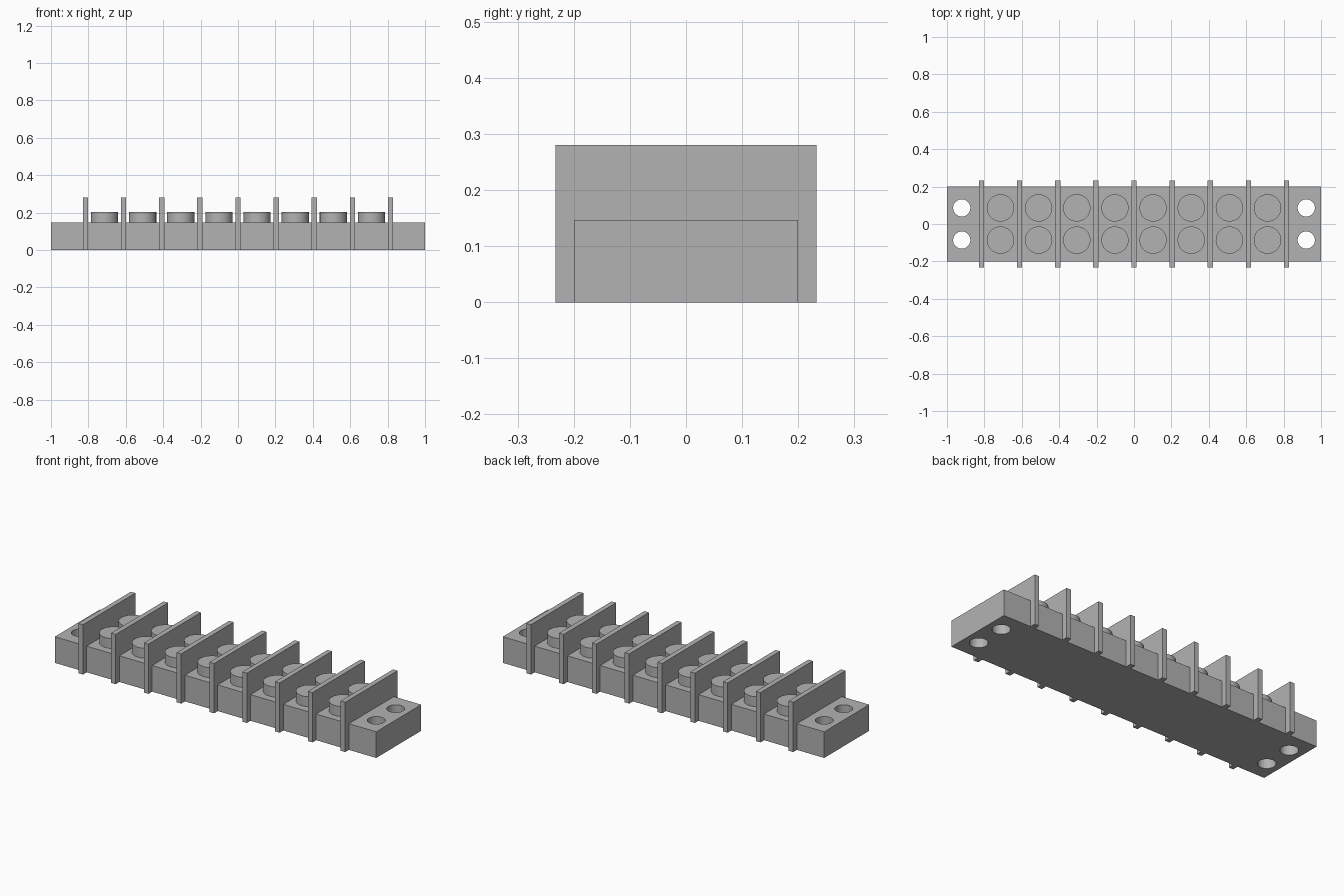
import bpy
import bmesh
from mathutils import Matrix

cube = bpy.data.objects.get("Cube")
if cube:
    bpy.data.objects.remove(cube, do_unlink=True)

HALF_LENGTH, HALF_DEPTH, BASE_TOP = 1.0, 0.2, 0.147
WALL_DEPTH, WALL_TOP, WALL_THICK = 0.233, 0.28, 0.028
PITCH, CELLS = 0.204, 8
ROWS = (-0.086, 0.086)

grey = bpy.data.materials.new("plain grey")
grey.use_nodes = True
colour = (0.45, 0.45, 0.45, 1)
grey.diffuse_color = colour
grey.node_tree.nodes["Principled BSDF"].inputs["Base Color"].default_value = colour


def add_object(name, bm):
    bmesh.ops.recalc_face_normals(bm, faces=bm.faces)
    mesh = bpy.data.meshes.new(name)
    bm.to_mesh(mesh)
    bm.free()
    mesh.materials.append(grey)
    obj = bpy.data.objects.new(name, mesh)
    bpy.context.collection.objects.link(obj)
    return obj


def cylinder(bm, x, y, bottom, top, radius):
    bmesh.ops.create_cone(
        bm, cap_ends=True, segments=48, radius1=radius, radius2=radius,
        depth=top - bottom, matrix=Matrix.Translation((x, y, (bottom + top) / 2)))


def smooth(obj):
    bpy.ops.object.select_all(action="DESELECT")
    obj.select_set(True)
    bpy.context.view_layer.objects.active = obj
    bpy.ops.object.shade_smooth_by_angle()


# Base block
bm = bmesh.new()
size = Matrix.Diagonal((2 * HALF_LENGTH, 2 * HALF_DEPTH, BASE_TOP, 1))
bmesh.ops.create_cube(bm, size=1, matrix=Matrix.Translation((0, 0, BASE_TOP / 2)) @ size)
base = add_object("base_block", bm)

# Mounting holes through both ends
bm = bmesh.new()
for x in (-0.921, 0.921):
    for y in ROWS:
        cylinder(bm, x, y, -0.1, BASE_TOP + 0.1, 0.046)
cutter = add_object("hole_cutter", bm)
cutter.hide_render = True
cut = base.modifiers.new("mounting_holes", "BOOLEAN")
cut.operation = "DIFFERENCE"
cut.solver = "EXACT"
cut.object = cutter
smooth(base)
bpy.ops.object.modifier_apply(modifier=cut.name)
bpy.data.objects.remove(cutter, do_unlink=True)
smooth(base)

# Divider walls straddling the base
half_profile = [(HALF_DEPTH, BASE_TOP), (HALF_DEPTH, 0), (WALL_DEPTH, 0), (WALL_DEPTH, WALL_TOP)]
profile = half_profile + [(-y, z) for y, z in reversed(half_profile)]
for i in range(CELLS + 1):
    x = (i - CELLS / 2) * PITCH
    bm = bmesh.new()
    face = bm.faces.new([bm.verts.new((x - WALL_THICK / 2, y, z)) for y, z in profile])
    side = bmesh.ops.extrude_face_region(bm, geom=[face])["geom"]
    bmesh.ops.translate(bm, vec=(WALL_THICK, 0, 0),
                        verts=[v for v in side if isinstance(v, bmesh.types.BMVert)])
    # Keep the starting cap so the wall is closed on both sides
    if not face.is_valid or len(bm.faces) < len(profile) + 2:
        bm.faces.new([v for v in bm.verts][:len(profile)])
    add_object(f"divider_wall_{i + 1}", bm)

# Two rows of terminal screws between the walls
for row, y in zip(("front", "back"), ROWS):
    for i in range(CELLS):
        bm = bmesh.new()
        cylinder(bm, (i - (CELLS - 1) / 2) * PITCH, y, BASE_TOP, 0.203, 0.073)
        smooth(add_object(f"{row}_terminal_{i + 1}", bm))
